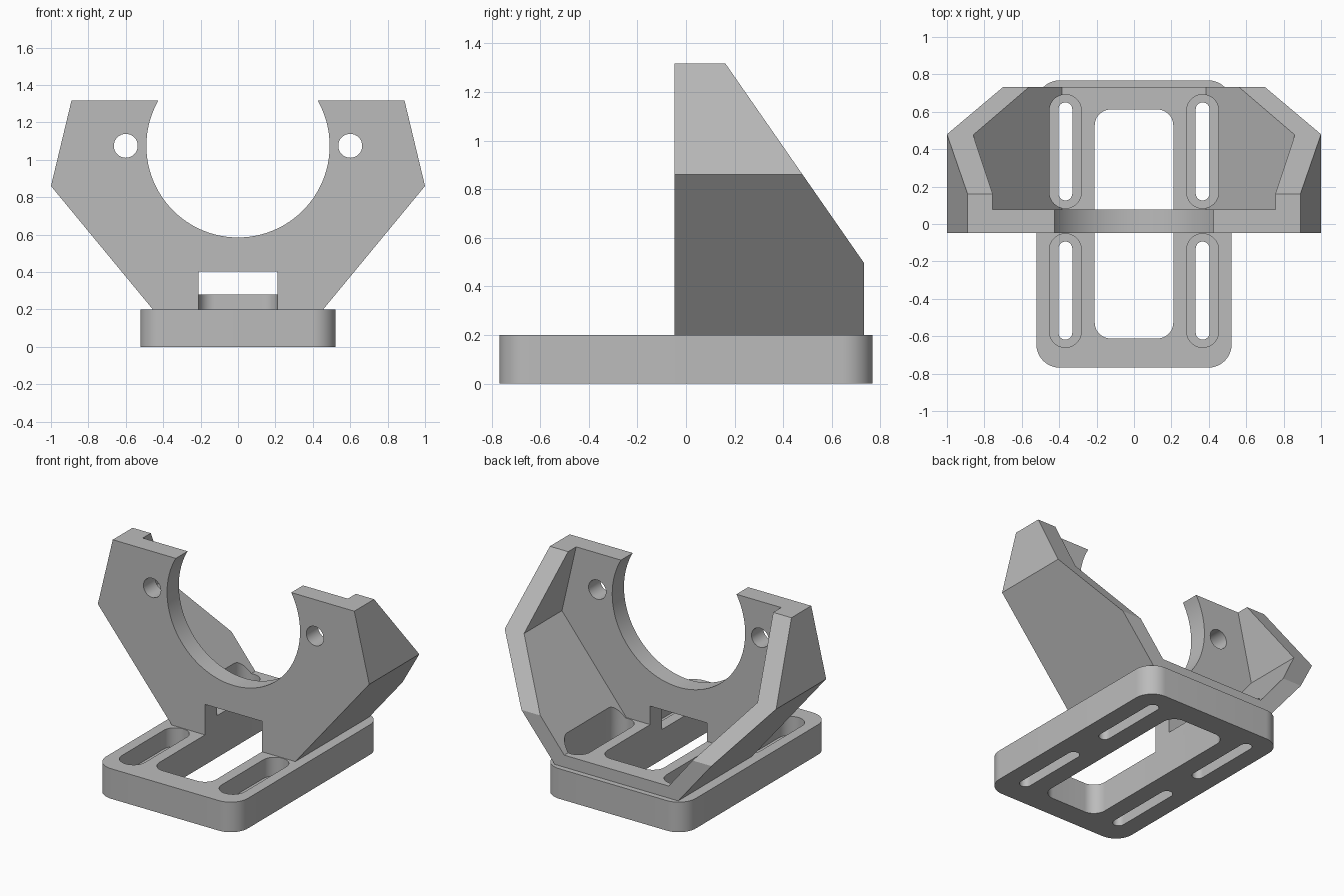
import bpy, bmesh, math
from mathutils import Vector

cube = bpy.data.objects.get("Cube")
if cube:
    bpy.data.objects.remove(cube, do_unlink=True)

grey = bpy.data.materials.new("plain grey")
grey.use_nodes = True
colour = (0.5, 0.5, 0.5, 1)
grey.diffuse_color = colour
grey.node_tree.nodes["Principled BSDF"].inputs["Base Color"].default_value = colour


def prism(name, outline, axis, lo, hi):
    """Extrude a 2D outline along the x, y or z axis from lo to hi."""
    place = {"x": lambda a, b, d: (d, a, b),
             "y": lambda a, b, d: (a, d, b),
             "z": lambda a, b, d: (a, b, d)}[axis]
    bm = bmesh.new()
    base = bm.faces.new([bm.verts.new(place(a, b, lo)) for a, b in outline])
    top = bmesh.ops.extrude_face_region(bm, geom=[base], use_keep_orig=True)
    moved = [v for v in top["geom"] if isinstance(v, bmesh.types.BMVert)]
    bmesh.ops.translate(bm, verts=moved, vec=Vector(place(0, 0, hi - lo)))
    bmesh.ops.recalc_face_normals(bm, faces=bm.faces)
    mesh = bpy.data.meshes.new(name)
    bm.to_mesh(mesh)
    bm.free()
    mesh.materials.append(grey)
    obj = bpy.data.objects.new(name, mesh)
    bpy.context.collection.objects.link(obj)
    return obj


def mirrored(half):
    """Close a right-hand half outline with its mirror image."""
    return half + [(-a, b) for a, b in reversed(half)]


def circle(cx, cy, r, n):
    return [(cx + r * math.cos(math.tau * i / n), cy + r * math.sin(math.tau * i / n))
            for i in range(n)]


def rounded_rect(x0, x1, y0, y1, r, n=14):
    pts = []
    corners = [(x1 - r, y1 - r), (x0 + r, y1 - r), (x0 + r, y0 + r), (x1 - r, y0 + r)]
    for k, (cx, cy) in enumerate(corners):
        for i in range(n + 1):
            a = math.pi / 2 * (k + i / n)
            p = (cx + r * math.cos(a), cy + r * math.sin(a))
            if not pts or math.dist(p, pts[-1]) > 1e-5:
                pts.append(p)
    if math.dist(pts[0], pts[-1]) < 1e-5:
        pts.pop()
    return pts


def cut(target, cutters):
    bpy.context.view_layer.objects.active = target
    for c in cutters:
        c.hide_render = True
        mod = target.modifiers.new("cut", "BOOLEAN")
        mod.operation = "DIFFERENCE"
        mod.solver = "EXACT"
        mod.object = c
        bpy.ops.object.modifier_apply(modifier=mod.name)


# Base plate and the upright cradle above it
base_plate = prism("base_plate", rounded_rect(-0.522, 0.522, -0.768, 0.768, 0.125), "z", 0, 0.2)
cradle = prism("cradle", mirrored([(0.455, 0.2), (1, 0.86), (0.89, 1.318)]), "y", -0.047, 0.732)

# Cradle cutters: open pocket behind the front wall, sloped back, bore, screw holes
pocket = prism("pocket_cutter", mirrored([(0.385, 0.28), (0.86, 0.865), (0.732, 1.42)]), "y", 0.077, 1)
slope = prism("slope_cutter", [(0.021, 1.52), (0.869, 0.3), (1.2, 0.3), (1.2, 1.52)], "x", -1.2, 1.2)
bore = prism("bore_cutter", circle(0, 1.075, 0.49, 96), "y", -0.2, 0.2)
screw_holes = [prism("screw_hole_cutter", circle(s * 0.6, 1.075, 0.064, 32), "y", -0.2, 0.2)
               for s in (-1, 1)]

# Window through the base, also notching the cradle
window = prism("window_cutter", rounded_rect(-0.21, 0.21, -0.612, 0.612, 0.085), "z", -0.1, 0.403)

# Four mounting slots with wide recesses
recesses, slots = [], []
for s in (-1, 1):
    for y0, y1 in ((-0.66, -0.052), (0.084, 0.692)):
        x = s * 0.367
        recesses.append(prism("recess_cutter", rounded_rect(x - 0.085, x + 0.085, y0, y1, 0.085),
                              "z", 0.075, 0.7))
        slots.append(prism("slot_cutter",
                           rounded_rect(x - 0.037, x + 0.037, y0 + 0.042, y1 - 0.042, 0.037),
                           "z", -0.1, 0.12))

cut(base_plate, [window] + recesses + slots)
cut(cradle, [pocket, slope, bore, window] + screw_holes + recesses[1::2])

for c in [pocket, slope, bore, window] + screw_holes + recesses + slots:
    bpy.data.objects.remove(c, do_unlink=True)

# Smooth the rounded walls, keep the edges crisp
for obj in (base_plate, cradle):
    bpy.ops.object.select_all(action="DESELECT")
    obj.select_set(True)
    bpy.context.view_layer.objects.active = obj
    bpy.ops.object.shade_smooth_by_angle(angle=math.radians(25))
